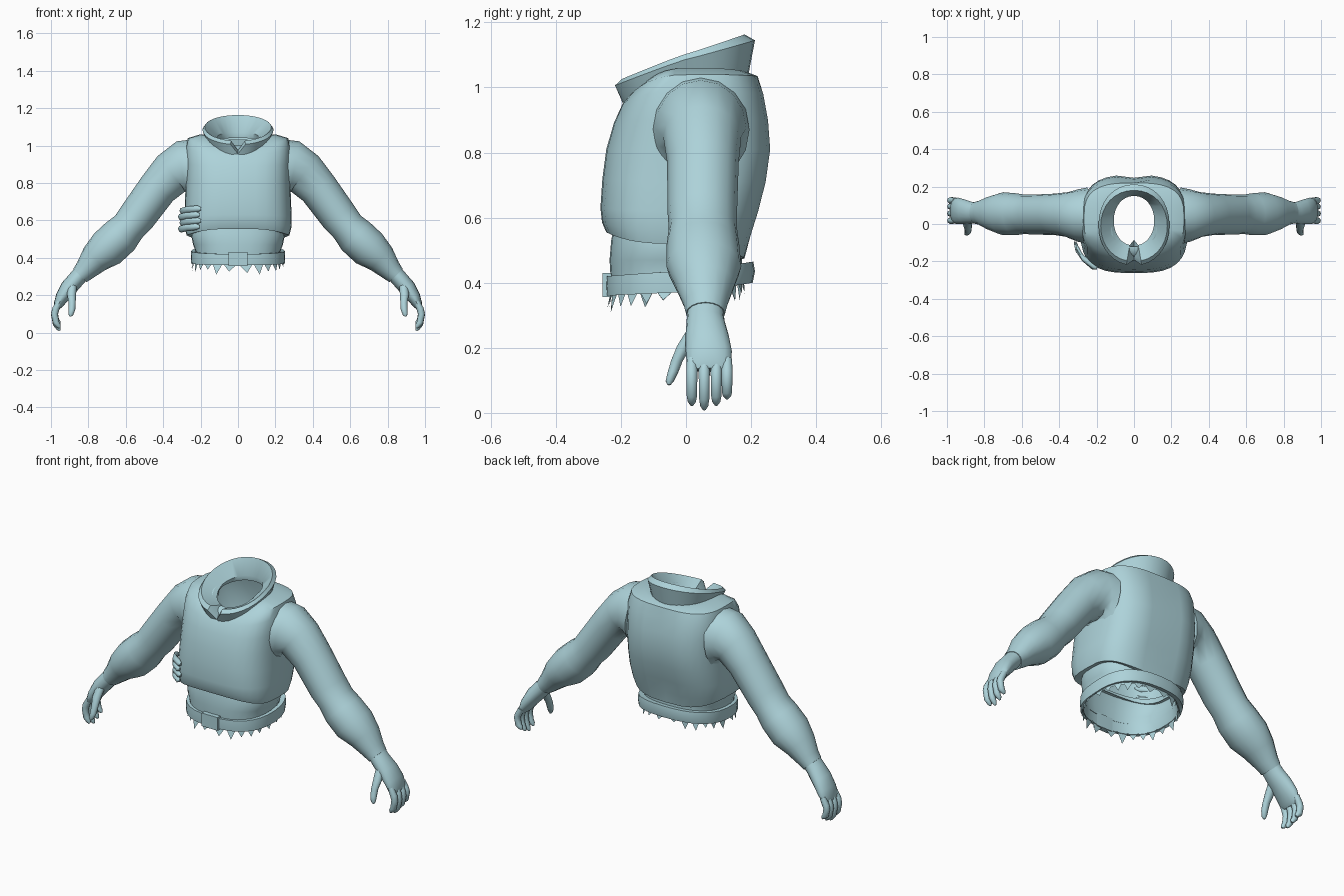
import bpy, bmesh, math, random
from mathutils import Vector

random.seed(4)
mat = bpy.data.materials.new("pale blue grey")
mat.diffuse_color = (0.42, 0.65, 0.70, 1)


def make(name, rings, closed_ends=False, mirror=False):
    """Skin a list of equal-length point rings into a mesh object."""
    bm = bmesh.new()
    vs = [[bm.verts.new(p) for p in ring] for ring in rings]
    n = len(vs[0])
    for lo, hi in zip(vs, vs[1:]):
        for i in range(n):
            j = (i + 1) % n
            bm.faces.new((lo[i], lo[j], hi[j], hi[i]))
    if closed_ends:
        bm.faces.new(vs[0][::-1])
        bm.faces.new(vs[-1])
    bmesh.ops.recalc_face_normals(bm, faces=bm.faces)
    return finish(name, bm, mirror)


def finish(name, bm, mirror=False):
    me = bpy.data.meshes.new(name)
    bm.to_mesh(me)
    bm.free()
    me.materials.append(mat)
    ob = bpy.data.objects.new(name, me)
    bpy.context.collection.objects.link(ob)
    if mirror:
        ob.modifiers.new("mirror", 'MIRROR')
    return ob


def body_ring(rx, yf, yb, zf, zs, zb, p=2.3, e=2, n=32):
    """Superellipse ring whose height differs at front, sides and back."""
    pts = []
    for i in range(n):
        t = 2 * math.pi * i / n
        c, s = math.cos(t), math.sin(t)
        x = math.copysign(abs(c) ** (2 / p), c) * rx
        y = (yf + yb) / 2 + math.copysign(abs(s) ** (2 / p), s) * (yb - yf) / 2
        z = zs + ((zf if s < 0 else zb) - zs) * abs(s) ** e
        pts.append(Vector((x, y, z)))
    return pts


def tube(name, path, n=16, mirror=True):
    """Tube along (x, y, z, in-plane radius, y radius) stations."""
    rings = []
    for i, (x, y, z, a, b) in enumerate(path):
        p, q = path[max(i - 1, 0)], path[min(i + 1, len(path) - 1)]
        nrm = Vector((-(q[2] - p[2]), 0, q[0] - p[0])).normalized()
        rings.append([Vector((x, y, z)) + nrm * a * math.cos(t) + Vector((0, b * math.sin(t), 0))
                      for t in (2 * math.pi * k / n for k in range(n))])
    return make(name, rings, True, mirror)


# Padded vest, open at waist and neck
vest = [body_ring(*r, p=3) for r in (
    (.235, -.21, .165, .56, .53, .47),
    (.275, -.245, .18, .555, .52, .475),
    (.285, -.258, .20, .585, .56, .54),
    (.287, -.263, .225, .63, .62, .62),
    (.283, -.257, .248, .72, .71, .71),
    (.28, -.245, .262, .81, .81, .81),
    (.28, -.222, .255, .89, .90, .90),
    (.28, -.195, .24, .95, .99, .98),
    (.268, -.165, .22, .985, 1.04, 1.035),
    (.20, -.14, .18, 1.0, 1.06, 1.05),
    (.12, -.12, .16, 1.0, 1.05, 1.05))]
for ring in vest:                       # spine groove between the shoulder blades
    for v in ring:
        if abs(v.x) < .03 and v.y > .19 and v.z < 1:
            v.y -= .015
make("vest", vest)

# Shirt below the vest
make("shirt", [body_ring(*r, p=2.5) for r in (
    (.235, -.23, .175, .365, .375, .40),
    (.225, -.232, .172, .42, .43, .45),
    (.24, -.235, .172, .47, .47, .48),
    (.25, -.23, .172, .53, .52, .50),
    (.24, -.22, .165, .58, .56, .52))])

# Flared collar with a notch at the throat
collar = [body_ring(*r, p=2.1, e=1) for r in (
    (.165, -.185, .19, .93, 1.03, 1.03),
    (.19, -.222, .212, 1.005, 1.085, 1.145),
    (.178, -.20, .18, 1.025, 1.10, 1.163),
    (.108, -.115, .15, 1.0, 1.05, 1.07),
    (.115, -.12, .155, .97, 1.03, 1.04))]
for ring in collar[1:4]:
    for v in ring:
        if abs(v.x) < .01 and v.y < 0:
            v.y += .03
            v.z -= .05
make("collar", collar)

# Belt and buckle
make("belt", [body_ring(*r, p=2.5, e=1) for r in (
    (.235, -.23, .18, .36, .375, .405),
    (.25, -.245, .205, .36, .37, .40),
    (.252, -.247, .212, .39, .405, .435),
    (.25, -.245, .207, .42, .435, .465),
    (.23, -.23, .175, .42, .435, .46))])
bm = bmesh.new()
bmesh.ops.create_cube(bm, size=1)
for v in bm.verts:
    v.co = Vector((v.co.x * .10, v.co.y * .03 - .242, v.co.z * .075 + .393))
finish("buckle", bm)

# Torn hem: ragged triangles hanging under the belt
bm = bmesh.new()
edge = body_ring(.238, -.232, .178, .37, .385, .41, p=2.5, e=1, n=48)
for i in range(0, 48, 2):
    a, m, b = edge[i], edge[i + 1], edge[(i + 2) % 48]
    tip = m * random.uniform(.98, 1.06)
    tip.z = m.z - random.uniform(.035, .065)
    bm.faces.new([bm.verts.new(p) for p in (a, b, tip)])
finish("torn_hem", bm)

# Sleeves running down to the wrists
tube("sleeve", (
    (.25, .045, .87, .165, .15), (.30, .045, .875, .15, .14),
    (.355, .05, .85, .12, .12), (.43, .052, .77, .105, .11),
    (.54, .05, .62, .10, .107), (.585, .052, .565, .093, .105),
    (.63, .052, .515, .105, .112), (.70, .055, .45, .105, .115),
    (.765, .058, .395, .083, .092), (.815, .06, .335, .06, .068),
    (.845, .06, .305, .05, .06)))

# Hands
tube("palm", (
    (.83, .06, .325, .045, .055), (.865, .06, .285, .045, .058),
    (.905, .065, .24, .045, .066), (.94, .07, .19, .036, .071),
    (.96, .07, .15, .026, .068), (.968, .07, .132, .015, .06)))
for k, (y, tip) in enumerate(((.018, .022), (.056, .008), (.093, .022), (.126, .042))):
    tube(f"finger_{k + 1}", (
        (.955, y, .165, .016, .016), (.975, y, .125, .019, .018),
        (.981, y, .09 + tip * .4, .018, .0175), (.973, y, .04 + tip * .6, .017, .0165),
        (.96, y, .016 + tip * .9, .013, .013), (.953, y, .002 + tip, .005, .005)), 10)
tube("thumb", (
    (.885, .03, .26, .025, .025), (.89, -.005, .205, .024, .024),
    (.887, -.028, .16, .019, .019), (.888, -.04, .125, .018, .017),
    (.894, -.05, .098, .014, .013), (.897, -.052, .086, .005, .005)), 10)

# Small rolls strapped to one side of the vest
for k, z in enumerate((.56, .592, .624, .656)):
    d = .008 * (k % 2)
    tube(f"side_roll_{k + 1}", (
        (-.318 + d, -.10, z - .012, .008, .008), (-.31 + d, -.13, z - .008, .018, .018),
        (-.275, -.18, z, .018, .02), (-.225 + d, -.225, z + .006, .018, .018),
        (-.205 + d, -.235, z + .006, .008, .008)), 10, False)

# Smooth shading with sharp edges kept
for ob in bpy.context.collection.objects:
    ob.select_set(True)
    bpy.context.view_layer.objects.active = ob
bpy.ops.object.shade_smooth_by_angle(angle=math.radians(45))
